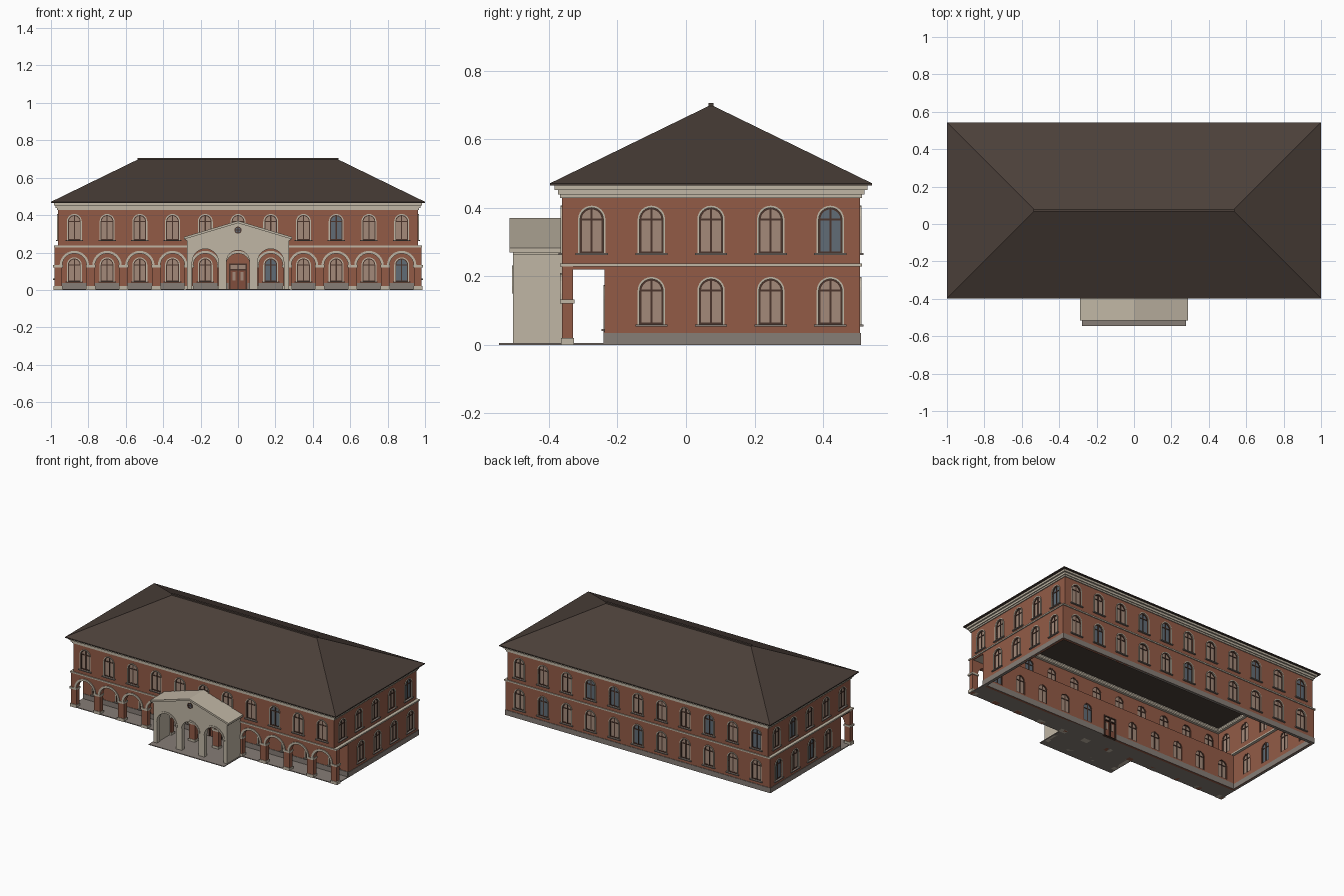
import bpy, bmesh
from math import pi, sin, cos, asin, acos, radians
from mathutils import Matrix

cube = bpy.data.objects.get("Cube")
if cube:
    bpy.data.objects.remove(cube)


def material(name, rgb):
    m = bpy.data.materials.new(name)
    m.use_nodes = True
    m.diffuse_color = (*rgb, 1)
    m.node_tree.nodes["Principled BSDF"].inputs["Base Color"].default_value = (*rgb, 1)
    return m


BRICK = material("brick", (0.29, 0.105, 0.062))
STONE = material("pale stone", (0.53, 0.47, 0.375))
PLINTH = material("grey stone", (0.24, 0.205, 0.18))
ROOF = material("dark roof", (0.07, 0.05, 0.041))
CURTAIN = material("curtained pane", (0.37, 0.255, 0.195))
GLASS = material("blue glass", (0.12, 0.15, 0.18))
FRAME = material("dark frame", (0.07, 0.035, 0.025))
DOOR = material("door wood", (0.22, 0.075, 0.045))

CY = 0.073                    # centre of the main block along y
HX, HY, LOW_X = 0.963, 0.435, 0.978
BAY, FLOOR = 0.175, 0.232     # window spacing, height of upper floor
INNER = 0.31                  # ground floor front wall, set back behind the arcade
FRONT, RIGHT, BACK, LEFT = 0, 90, 180, -90


# ---- helpers: flat outlines with holes, given thickness
def solid(name, mat, loops, thick, matrix):
    curve = bpy.data.curves.new(name, "CURVE")
    curve.dimensions, curve.fill_mode, curve.extrude = "2D", "BOTH", thick / 2
    for pts in loops:
        s = curve.splines.new("POLY")
        s.points.add(len(pts) - 1)
        for p, (a, b) in zip(s.points, pts):
            p.co = (a, b, 0, 1)
        s.use_cyclic_u = True
    temp = bpy.data.objects.new(name, curve)
    bpy.context.scene.collection.objects.link(temp)
    bpy.context.view_layer.update()
    mesh = bpy.data.meshes.new_from_object(
        temp.evaluated_get(bpy.context.evaluated_depsgraph_get()))
    bpy.data.objects.remove(temp)
    bm = bmesh.new()
    bm.from_mesh(mesh)
    bmesh.ops.remove_doubles(bm, verts=bm.verts, dist=1e-5)
    bmesh.ops.recalc_face_normals(bm, faces=bm.faces)
    for f in bm.faces:
        f.smooth = False
        f.material_index = 0
    bm.to_mesh(mesh)
    bm.free()
    mesh.transform(matrix)
    mesh.materials.clear()
    mesh.materials.append(mat)
    mesh.name = name
    ob = bpy.data.objects.new(name, mesh)
    bpy.context.scene.collection.objects.link(ob)
    return ob


def panel(name, mat, loops, dist, thick, side=FRONT):
    """Upright panel whose outer face is dist from the block centre."""
    return solid(name, mat, loops, thick,
                 Matrix.Translation((0, CY, 0)) @ Matrix.Rotation(radians(side), 4, "Z")
                 @ Matrix.Translation((0, thick / 2 - dist, 0)) @ Matrix.Rotation(pi / 2, 4, "X"))


def slab(name, mat, loops, z0, z1):
    return solid(name, mat, loops, z1 - z0, Matrix.Translation((0, 0, (z0 + z1) / 2)))


def rect(a0, a1, b0, b1):
    return [(a0, b0), (a1, b0), (a1, b1), (a0, b1)]


def arc(u, z, r, n=12):
    return [(u - r * cos(pi * i / n), z + r * sin(pi * i / n)) for i in range(n + 1)]


def arch(u, z0, spring, r):
    return [(u - r, z0)] + arc(u, spring, r) + [(u + r, z0)]


def band(u, z0, spring, r, w):
    return arch(u, z0, spring, r + w) + arch(u, z0, spring, r)[::-1]


def ring(name, mat, out, z0, z1, base_x=HX):
    x, y = base_x + out, HY + out
    slab(name, mat, [rect(-x, x, CY - y, CY + y),
                     rect(-x + .04, x - .04, CY - y + .04, CY + y - .04)], z0, z1)


# ---- one storey of wall with its arched windows
W = 0.034


def storey(name, side, dist, outline, z0, places, blue, height=0.132):
    sp = z0 + height - W
    panel(name + "_wall", BRICK, [outline] + [arch(u, z0, sp, W) for u in places], dist, .016, side)
    panel(name + "_surrounds", STONE, [band(u, z0, sp, W, .006) for u in places], dist + .004, .008, side)
    panel(name + "_sills", PLINTH, [rect(u - .047, u + .047, z0 - .006, z0) for u in places],
          dist + .01, .014, side)
    frames, r, m = [], W - .005, .003
    t0, t1 = asin(m / r), acos(m / r)
    for u in places:
        frames.append(arch(u, z0, sp, W))
        for s in (-1, 1):
            frames.append(rect(u + s * m, u + s * r, z0 + .005, sp - m))
            turn = [t0 + (t1 - t0) * i / 6 for i in range(7)]
            frames.append([(u + s * m, sp + m)] + [(u + s * r * cos(t), sp + r * sin(t)) for t in turn])
    panel(name + "_window_frames", FRAME, frames, dist - .004, .01, side)
    for label, mat, want in (("curtained", CURTAIN, False), ("blue", GLASS, True)):
        loops = [arch(u, z0, sp, W - .002) for i, u in enumerate(places) if (i in blue) == want]
        if loops:
            panel(f"{name}_{label}_panes", mat, loops, dist - .007, .004, side)


long_row = [k * BAY for k in range(-5, 6)]
short_row = [j * 0.174 for j in range(-2, 3)]
UP, TOP = 0.268, 0.432

# upper floor
storey("front_upper", FRONT, HY, rect(-HX, HX, FLOOR, TOP), UP, long_row, {8})
storey("back_upper", BACK, HY, rect(-HX, HX, FLOOR, TOP), UP, long_row, {3, 4, 8, 10})
storey("right_upper", RIGHT, HX, rect(-HY, HY, FLOOR, TOP), UP, short_row, {4})
storey("left_upper", LEFT, HX, rect(-HY, HY, FLOOR, TOP), UP, short_row, {1})

# ground floor, with an opening at each end of the arcade walk
storey("back_lower", BACK, HY, rect(-LOW_X, LOW_X, 0, FLOOR), .06, long_row, {1, 5})
end = [(-INNER, 0), (HY, 0), (HY, FLOOR), (-.403, FLOOR), (-.403, .22), (-INNER, .22)]
storey("right_lower", RIGHT, LOW_X, end, .06, short_row[1:], set())
storey("left_lower", LEFT, LOW_X, [(-u, z) for u, z in end], .06, short_row[:-1], {0, 2})
door_w, door_h = .048, .14
inner = [(-LOW_X, 0), (-door_w, 0), (-door_w, door_h), (door_w, door_h), (door_w, 0),
         (LOW_X, 0), (LOW_X, FLOOR), (-LOW_X, FLOOR)]
storey("front_lower", FRONT, INNER, inner, .046, long_row[:5] + long_row[6:], {5, 9}, .122)

# grey plinth around the ground floor
panel("back_plinth", PLINTH, [rect(-LOW_X, LOW_X, 0, .034)], HY + .003, .02, BACK)
panel("right_plinth", PLINTH, [rect(-INNER, HY, 0, .034)], LOW_X + .003, .02, RIGHT)
panel("left_plinth", PLINTH, [rect(-HY, INNER, 0, .034)], LOW_X + .003, .02, LEFT)
panel("front_plinth", PLINTH, [rect(s * .05, s * LOW_X, 0, .038) for s in (-1, 1)], INNER + .003, .02)

# double door
leaves = [rect(s * .003, s * .04, .004, .105) for s in (-1, 1)]
lights = [rect(s * .003, s * .04, .112, .133) for s in (-1, 1)]
panel("door_frame", FRAME, [rect(-door_w, door_w, 0, door_h)] + leaves + lights, INNER + .004, .022)
panel("door_leaves", DOOR, leaves, INNER - .002, .008)
panel("door_lights", CURTAIN, lights, INNER - .002, .008)
panel("door_glazing", CURTAIN, [rect(s * .013, s * .03, .05, .095) for s in (-1, 1)], INNER, .012)

# arcade
R, SPRING = .065, .13
line = [(-.98, 0)]
for u in long_row:
    line += arch(u, 0, SPRING, R)
line += [(.98, 0), (.98, FLOOR), (-.98, FLOOR)]
panel("arcade_wall", BRICK, [line], HY, .032)
panel("arcade_arch_bands", STONE, [arc(u, SPRING, R + .014) + arc(u, SPRING, R)[::-1] for u in long_row],
      HY + .005, .01)
piers = [(k + .5) * BAY for k in range(-6, 6)]
panel("pier_capitals", STONE, [rect(u - .026, u + .026, .12, .132) for u in piers], HY + .005, .042)
panel("pier_bases", STONE, [rect(u - .025, u + .025, 0, .02) for u in piers], HY + .003, .038)
slab("arcade_ceiling", STONE, [rect(-.97, .97, CY - HY + .01, CY - INNER)], .22, .23)
slab("arcade_floor_and_step", PLINTH,
     [[(-.98, -.237), (-.98, -.362), (-.278, -.362), (-.278, -.545),
       (.278, -.545), (.278, -.362), (.98, -.362), (.98, -.237)]], 0, .005)

# string course and stepped cornice
ring("string_course", STONE, .006, .228, .237, LOW_X)
ring("cornice_lower", STONE, .006, .428, .438)
ring("cornice_middle", STONE, .012, .438, .452)
ring("cornice_upper", STONE, .022, .452, .466)

# entrance porch
PF, PX = CY + .505, .272
line = [(-PX, 0)]
for u, r in ((-BAY, .07), (0, .062), (BAY, .07)):
    line += arch(u, 0, .15, r)
line += [(PX, 0), (PX, .28), (0, .362), (-PX, .28)]
panel("porch_front", STONE, [line], PF, .03)
panel("porch_arch_bands", STONE, [arc(u, .15, r + .012) + arc(u, .15, r)[::-1]
                                  for u, r in ((-BAY, .07), (0, .062), (BAY, .07))], PF + .003, .006)
panel("porch_sides", STONE, [rect(s * (PX - .022), s * PX, 0, .28) for s in (-1, 1)], PF - .01, .134)
panel("porch_eave_mouldings", STONE, [rect(s * PX, s * (PX + .01), .263, .283) for s in (-1, 1)], PF, .145)
panel("porch_roof", STONE, [[(-.29, .27), (-.29, .283), (0, .37), (.29, .283), (.29, .27), (0, .357)]],
      PF + .01, .156)


def disc(r):
    return arc(0, .32, r) + [(-x, .64 - z) for x, z in arc(0, .32, r)[1:-1]]


panel("gable_round_frame", FRAME, [disc(.019), disc(.014)], PF + .005, .008)
panel("gable_round_pane", GLASS, [disc(.015)], PF + .002, .004)
panel("gable_round_bar", FRAME, [rect(-.002, .002, .305, .335)], PF + .004, .005)
panel("gable_round_crossbar", FRAME, [rect(-.015, .015, .318, .322)], PF + .004, .005)

# hipped roof with a ridge cap
bm = bmesh.new()
eaves = rect(-1, 1, -.397, .543)
low = [bm.verts.new((x, y, .465)) for x, y in eaves]
up = [bm.verts.new((x, y, .471)) for x, y in eaves]
a, b = (bm.verts.new((x, CY, .70)) for x in (-.53, .53))
for i in range(4):
    j = (i + 1) % 4
    bm.faces.new((low[i], low[j], up[j], up[i]))
bm.faces.new(low[::-1])
for f in ((up[0], up[1], b, a), (up[1], up[2], b), (up[2], up[3], a, b), (up[3], up[0], a)):
    bm.faces.new(f)
bmesh.ops.recalc_face_normals(bm, faces=bm.faces)
mesh = bpy.data.meshes.new("hipped_roof")
bm.to_mesh(mesh)
bm.free()
mesh.materials.append(ROOF)
bpy.context.scene.collection.objects.link(bpy.data.objects.new("hipped_roof", mesh))
slab("ridge_cap", ROOF, [rect(-.537, .537, CY - .007, CY + .007)], .69, .706)
